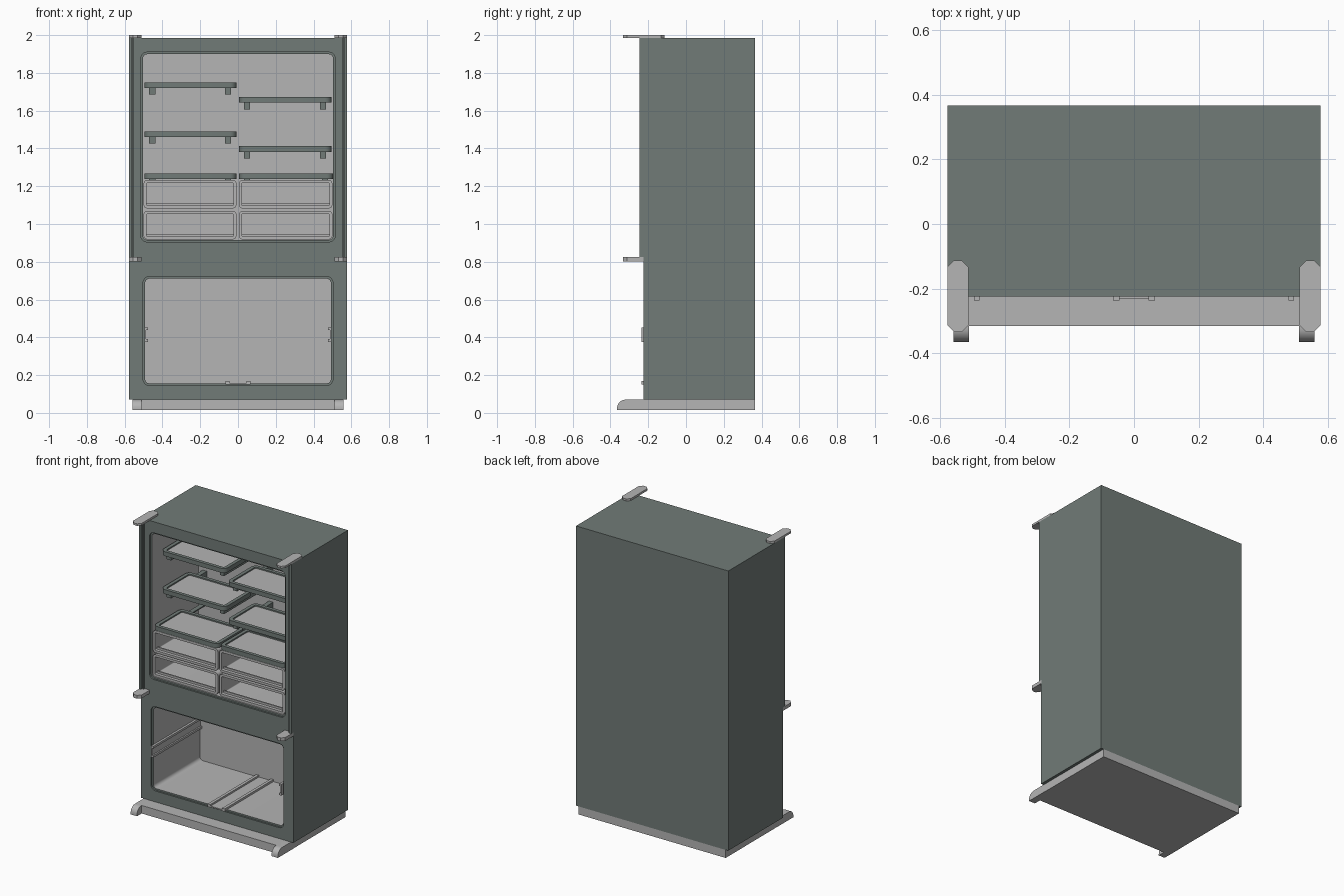
import bpy, bmesh
from math import sin, cos, pi, radians

cube = bpy.data.objects.get("Cube")
if cube:
    bpy.data.objects.remove(cube, do_unlink=True)


def material(name, color):
    m = bpy.data.materials.new(name)
    m.use_nodes = True
    m.diffuse_color = color
    node = next(n for n in m.node_tree.nodes if n.type == 'BSDF_PRINCIPLED')
    node.inputs["Base Color"].default_value = color
    node.inputs["Roughness"].default_value = 0.6
    return m


GREEN = material("grey green", (0.165, 0.198, 0.186, 1))
GREY = material("light grey", (0.46, 0.46, 0.46, 1))
parts = []


def rounded(u0, u1, v0, v1, r, n=6):
    """Outline of a rectangle with round corners."""
    pts = []
    corners = ((u1 - r, v1 - r), (u0 + r, v1 - r), (u0 + r, v0 + r), (u1 - r, v0 + r))
    for k, (cu, cv) in enumerate(corners):
        for i in range(n + 1):
            a = (k + i / n) * pi / 2
            pts.append((cu + r * cos(a), cv + r * sin(a)))
    return pts


def prism(name, pts, axis, a, b, mats, recesses=()):
    """Extrude an outline along an axis; recesses = (side, rim, depth)."""
    place = {'x': lambda u, v, w: (w, u, v),
             'y': lambda u, v, w: (u, w, v),
             'z': lambda u, v, w: (u, v, w)}[axis]
    bm = bmesh.new()
    low = [bm.verts.new(place(u, v, a)) for u, v in pts]
    high = [bm.verts.new(place(u, v, b)) for u, v in pts]
    caps = {'low': bm.faces.new(low), 'high': bm.faces.new(high)}
    for i in range(len(pts)):
        j = (i + 1) % len(pts)
        bm.faces.new((low[i], low[j], high[j], high[i]))
    bmesh.ops.recalc_face_normals(bm, faces=bm.faces)
    for side, rim, depth in recesses:
        face = caps[side]
        bmesh.ops.inset_individual(bm, faces=[face], thickness=rim)
        bmesh.ops.inset_individual(bm, faces=[face], thickness=0.0005, depth=-depth)
        face.material_index = len(mats) - 1
    mesh = bpy.data.meshes.new(name)
    bm.to_mesh(mesh)
    bm.free()
    for m in mats:
        mesh.materials.append(m)
    ob = bpy.data.objects.new(name, mesh)
    bpy.context.collection.objects.link(ob)
    parts.append(ob)
    return ob


def box(name, x0, x1, y0, y1, z0, z1, mat):
    pts = [(x0, y0), (x1, y0), (x1, y1), (x0, y1)]
    return prism(name, pts, 'z', z0, z1, [mat])


# Cabinet with two compartments, each with a stepped rim
FRONT, BACK, INNER = -0.224, 0.366, 0.29
cabinet = box("cabinet", -0.577, 0.577, FRONT, BACK, 0.07, 1.986, GREEN)
cutters = []
for half, z0, z1 in ((0.515, 0.905, 1.91), (0.503, 0.145, 0.722)):
    for step, end in ((0, FRONT + 0.012), (0.011, INNER)):
        outline = rounded(-half + step, half - step, z0 + step, z1 - step, 0.035 - step)
        cutter = prism("cutter", outline, 'y', -0.3 - step, end, [GREEN])
        cutter.hide_render = True
        mod = cabinet.modifiers.new("opening", 'BOOLEAN')
        mod.operation = 'DIFFERENCE'
        mod.solver = 'EXACT'
        mod.object = cutter
        cutters.append(cutter)
bpy.context.view_layer.update()
cut = bpy.data.meshes.new_from_object(
    cabinet.evaluated_get(bpy.context.evaluated_depsgraph_get()))
cabinet.modifiers.clear()
cabinet.data = cut
for c in cutters:
    parts.remove(c)
    bpy.data.objects.remove(c, do_unlink=True)
cut.materials.clear()
cut.materials.append(GREEN)
cut.materials.append(GREY)
for p in cut.polygons:
    c = p.center
    inside = abs(c.x) < 0.54 and FRONT + 0.02 < c.y < INNER + 0.02 and 0.1 < c.z < 1.95
    p.material_index = 1 if inside else 0

# Base and its two feet with rounded noses
box("base", -0.557, 0.557, -0.315, BACK, 0.015, 0.07, GREY)
nose = [(-0.32 - 0.045 * sin(a), 0.025 + 0.045 * cos(a))
        for a in (i * pi / 16 for i in range(9))]
foot = [(-0.2, 0.015), (-0.2, 0.07)] + nose + [(-0.365, 0.015)]
for side, s in (("left", 1), ("right", -1)):
    prism(side + "_foot", foot, 'x', s * 0.51, s * 0.558, [GREY])

    # Hinge plates with clipped corners
    def plate(y0, y1, c):
        return [(s * x, y) for x, y in (
            (0.512 + c, y0), (0.577 - c, y0), (0.577, y0 + c), (0.577, y1 - c),
            (0.577 - c, y1), (0.512 + c, y1), (0.512, y1 - c), (0.512, y0 + c))]
    prism(side + "_top_hinge", plate(-0.333, -0.113, 0.02), 'z', 1.986, 2.0, [GREY])
    prism(side + "_middle_hinge", plate(-0.333, -0.2, 0.02), 'z', 0.802, 0.825, [GREY])

    # Upright strips beside the upper opening
    for label, x0, x1, y in (("outer", 0.562, 0.577, -0.247), ("inner", 0.55, 0.558, -0.238)):
        box(side + "_" + label + "_strip", s * x0, s * x1, y, FRONT, 0.825, 1.986, GREEN)

    # Lower compartment side channel
    box(side + "_channel_back", s * 0.487, s * 0.494, -0.236, INNER, 0.375, 0.453, GREY)
    for z in (0.375, 0.438):
        box(side + "_channel_lip", s * 0.477, s * 0.494, -0.236, INNER, z, z + 0.015, GREY)

# Floor track in the lower compartment
box("floor_track", -0.06, 0.06, -0.232, INNER, 0.15, 0.158, GREY)
for s in (-1, 1):
    box("floor_track_ridge", s * 0.045, s * 0.065, -0.236, INNER, 0.15, 0.17, GREY)


# Shelves: framed pane on two bracket arms
def shelf(name, x0, x1, y0, top, drop):
    prism(name, rounded(x0, x1, y0, y0 + 0.3, 0.035), 'z', top - 0.03, top,
          [GREEN, GREY], (('high', 0.024, 0.008), ('low', 0.024, 0.008)))
    for x in (x0 + 0.025, x1 - 0.06):
        box(name + "_arm", x, x + 0.032, y0 + 0.03, INNER,
            top - 0.03 - drop, top - 0.028, GREEN)


for top in (1.75, 1.49):
    shelf("right_shelf", -0.495, -0.008, -0.13, top, 0.035)
    shelf("left_shelf", 0.006, 0.495, -0.13, top - 0.078, 0.035)
shelf("right_bin_cover", -0.495, -0.008, -0.21, 1.267, 0.006)
shelf("left_bin_cover", 0.006, 0.504, -0.21, 1.267, 0.006)

# Storage bins, open at the front with a low lip
for side, x0, x1 in (("right", -0.5, -0.008), ("left", 0.004, 0.5)):
    for z0, z1 in ((0.918, 1.07), (1.082, 1.234)):
        prism(side + "_bin", rounded(x0, x1, z0, z1, 0.022), 'y', -0.207, 0.12,
              [GREY], (('low', 0.016, 0.3),))
        box(side + "_bin_lip", x0 + 0.014, x1 - 0.014, -0.185, -0.175,
            z0 + 0.01, z0 + 0.03, GREY)

# Smooth rounded corners, keep edges sharp
bpy.ops.object.select_all(action='DESELECT')
for ob in parts:
    bm = bmesh.new()
    bm.from_mesh(ob.data)
    bmesh.ops.recalc_face_normals(bm, faces=bm.faces)
    bm.to_mesh(ob.data)
    bm.free()
    ob.select_set(True)
bpy.context.view_layer.objects.active = cabinet
bpy.ops.object.shade_smooth_by_angle(angle=radians(30))
